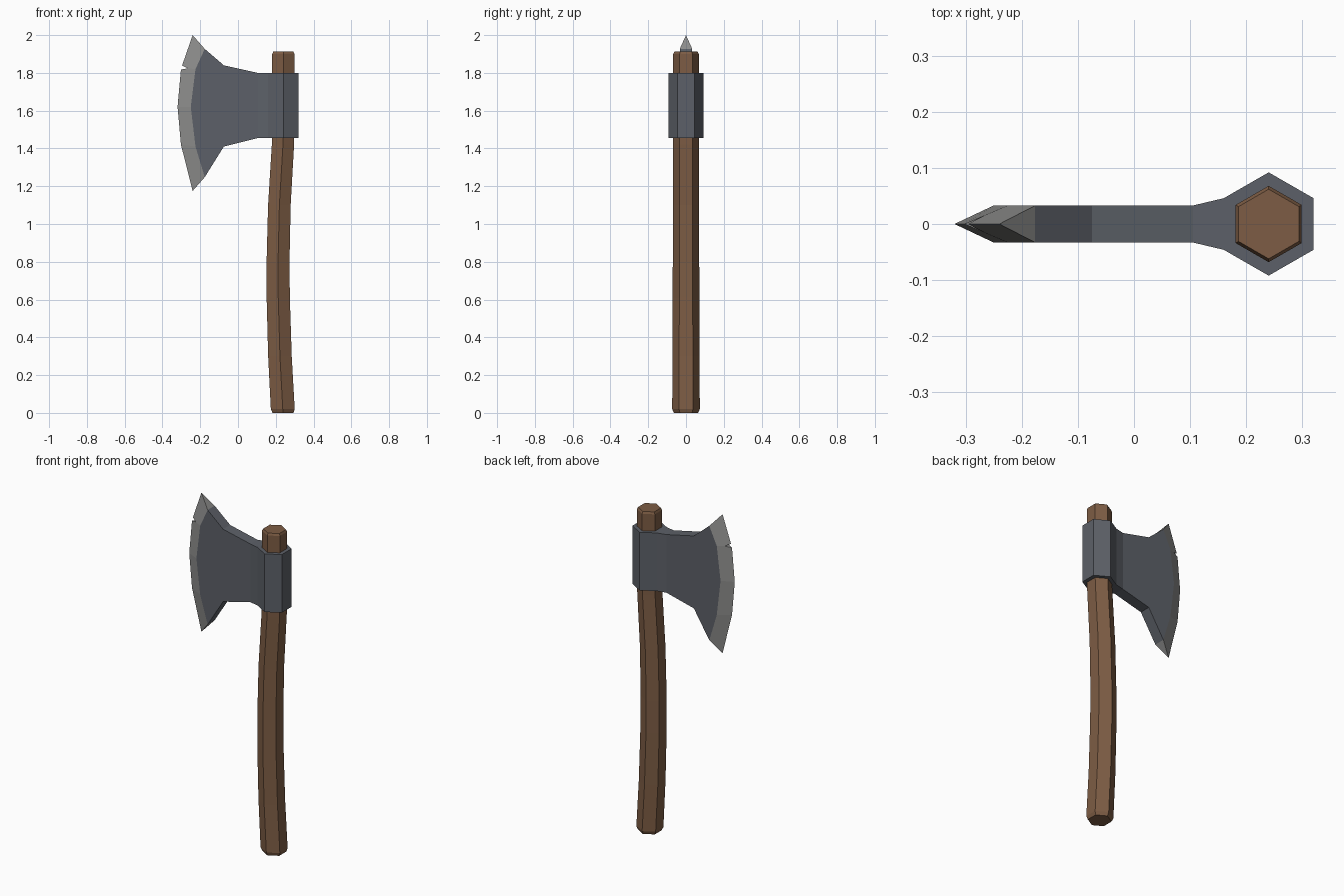
import bpy, bmesh, math

if "Cube" in bpy.data.objects:
    bpy.data.objects.remove(bpy.data.objects["Cube"])


def material(name, rgb):
    m = bpy.data.materials.new(name)
    m.diffuse_color = (*rgb, 1)
    m.use_nodes = True
    m.node_tree.nodes["Principled BSDF"].inputs["Base Color"].default_value = m.diffuse_color
    return m


wood = material("brown wood", (0.205, 0.108, 0.058))
iron = material("dark iron", (0.108, 0.118, 0.138))
steel = material("ground steel", (0.27, 0.27, 0.265))


def finish(name, bm, mats):
    bmesh.ops.remove_doubles(bm, verts=bm.verts, dist=1e-4)
    bmesh.ops.recalc_face_normals(bm, faces=bm.faces)
    me = bpy.data.meshes.new(name)
    bm.to_mesh(me)
    bm.free()
    for m in mats:
        me.materials.append(m)
    ob = bpy.data.objects.new(name, me)
    bpy.context.collection.objects.link(ob)
    return ob


# Handle: hexagonal rings along a gently bowed path (centre x, z, radius)
path = [(0.238, 0.0, 0.064), (0.237, 0.02, 0.073), (0.222, 0.30, 0.072),
        (0.213, 0.61, 0.071), (0.212, 0.80, 0.070), (0.219, 1.10, 0.069),
        (0.238, 1.42, 0.068), (0.24, 1.50, 0.068), (0.24, 1.90, 0.068),
        (0.24, 1.912, 0.062)]
bm = bmesh.new()
rings = []
for cx, z, r in path:
    angles = [math.radians(30 + 60 * k) for k in range(6)]
    rings.append([bm.verts.new((cx + r * math.cos(a), r * math.sin(a), z)) for a in angles])
for a, b in zip(rings, rings[1:]):
    for k in range(6):
        j = (k + 1) % 6
        bm.faces.new((a[k], a[j], b[j], b[k]))
bm.faces.new(rings[0])
bm.faces.new(rings[-1])
finish("handle", bm, [wood])

# Axe head
T = 0.033                      # half thickness of the cheek
Z0, Z1 = 1.455, 1.80           # bottom and top of the collar
bm = bmesh.new()


def face(points, mat=0):
    f = bm.faces.new([bm.verts.new(p) for p in points])
    f.material_index = mat


# Collar around the handle, open where the cheek joins
plan = [(0.105, T), (0.16, 0.046), (0.24, 0.092), (0.32, 0.046),
        (0.32, -0.046), (0.24, -0.092), (0.16, -0.046), (0.105, -T)]
for z in (Z0, Z1):
    face([(x, y, z) for x, y in plan])
for (xa, ya), (xb, yb) in zip(plan, plan[1:]):
    face([(xa, ya, Z0), (xb, yb, Z0), (xb, yb, Z1), (xa, ya, Z1)])

# Cheek and ground edge profiles (x, z)
inner = [(-0.176, 1.927), (-0.225, 1.82), (-0.25, 1.62), (-0.225, 1.41), (-0.176, 1.248)]
tip, heel = (-0.24, 2.0), (-0.24, 1.175)
notch_a, notch_in, notch_b = (-0.296, 1.839), (-0.265, 1.824), (-0.302, 1.818)
belly, low = (-0.32, 1.62), (-0.302, 1.42)
top = [(0.105, Z1), (-0.075, 1.84), inner[0]]
bottom = [(0.105, Z0), (-0.075, 1.41), inner[-1]]
NY = 0.016                     # half thickness at the root of the notch


def at(p, y):
    return (p[0], y, p[1])


for s in (1, -1):
    t, n = s * T, s * NY
    face([at(p, t) for p in (top[0], top[1], bottom[1], bottom[0])])
    face([at(p, t) for p in [top[1]] + inner + [bottom[1]]])
    # Ground bevel, split around the notch
    face([at(inner[0], t), at(tip, 0), at(notch_a, 0), at(notch_in, n), at(inner[1], t)], 1)
    face([at(inner[1], t), at(notch_in, n), at(notch_b, 0), at(belly, 0), at(inner[2], t)], 1)
    face([at(inner[2], t), at(belly, 0), at(low, 0), at(inner[3], t)], 1)
    face([at(inner[3], t), at(low, 0), at(heel, 0), at(inner[4], t)], 1)

# Upper and lower rims of the cheek
for rim in (top, bottom):
    for a, b in zip(rim, rim[1:]):
        face([at(a, T), at(b, T), at(b, -T), at(a, -T)])

# Points of the edge and walls of the notch
for root, point, y in ((inner[0], tip, T), (inner[4], heel, T),
                       (notch_in, notch_a, NY), (notch_in, notch_b, NY)):
    face([at(root, y), at(point, 0), at(root, -y)], 1)
finish("axe_head", bm, [iron, steel])
